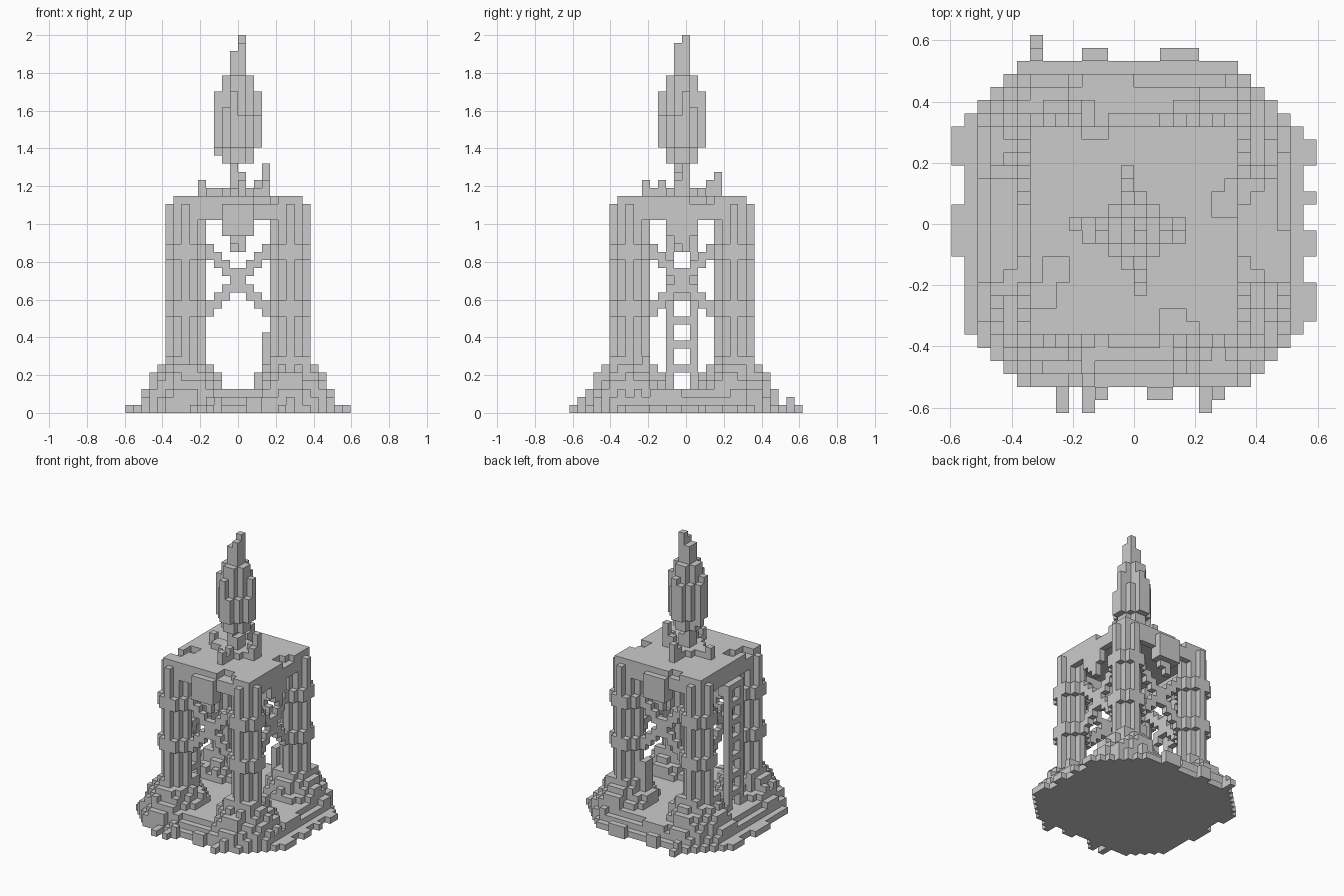
import bpy, bmesh, random
from mathutils import Vector

random.seed(4)
U = 2 / 47  # edge of one block

if "Cube" in bpy.data.objects:
    bpy.data.objects.remove(bpy.data.objects["Cube"], do_unlink=True)

stone = bpy.data.materials.new("grey stone")
stone.use_nodes = True
GREY = (0.6, 0.6, 0.6, 1)
stone.diffuse_color = GREY
stone.node_tree.nodes["Principled BSDF"].inputs["Base Color"].default_value = GREY


def box(x0, x1, y0, y1, z0, z1):
    """Block cells between inclusive limits."""
    return {(x, y, z) for x in range(x0, x1 + 1)
            for y in range(y0, y1 + 1) for z in range(z0, z1 + 1)}


def build(name, cells):
    """Skin a set of block cells with its exposed faces only."""
    bm = bmesh.new()
    points = {}

    def vert(p):
        key = tuple(round(c) for c in p)
        if key not in points:
            points[key] = bm.verts.new((key[0] * U, (key[1] - 0.5) * U, key[2] * U))
        return points[key]

    for cell in sorted(cells):
        for axis in range(3):
            for side in (0, 1):
                step = list(cell)
                step[axis] += 2 * side - 1
                if tuple(step) in cells:
                    continue
                u, v = Vector(), Vector()
                u[(axis + 1) % 3] = v[(axis + 2) % 3] = 1
                o = Vector(cell)
                o[axis] += side
                loop = [o, o + u, o + u + v, o + v]
                bm.faces.new([vert(p) for p in (loop if side else loop[::-1])])
    mesh = bpy.data.meshes.new(name)
    bm.to_mesh(mesh)
    bm.free()
    mesh.materials.append(stone)
    obj = bpy.data.objects.new(name, mesh)
    bpy.context.collection.objects.link(obj)
    return obj


def turn(cells, quarter):
    """Rotate cells about the tower axis by quarter turns."""
    for _ in range(quarter):
        cells = {(-y - 1, x, z) for x, y, z in cells}
    return cells


# Stepped octagonal ground, its terraces broken into long strips
ground = set()
for x, y, z in box(-13, 12, -12, 12, 0, 2):
    a, b = abs(x + 0.5), abs(y)
    inset = z * (0.5 + 0.5 * ((x // 4 + y // 4 + z) % 3 > 0))
    corner = 19.5 if x > 0 and y > 0 else 20.5
    if a <= 12.5 - inset and b <= 12 - inset and a + b <= corner - 1.4 * inset:
        ground.add((x, y, z))
for x0, x1, y0, y1, h in ((-14, -14, 5, 7, 0), (-14, -14, -2, 1, 0),
                          (13, 13, 5, 6, 0), (13, 13, 2, 2, 0),
                          (13, 13, -2, -1, 0), (13, 13, -7, -5, 0),
                          (-4, -3, 13, 13, 1), (2, 4, 13, 13, 1),
                          (-8, -8, 13, 13, 1), (-8, -8, 14, 14, 0),
                          (-6, -6, -14, -13, 0), (-4, -4, -14, -13, 0),
                          (-3, -3, -13, -13, 1), (1, 2, -13, -13, 1),
                          (5, 5, -14, -13, 0), (6, 6, -13, -13, 1)):
    ground |= box(x0, x1, y0, y1, 0, h)
build("ground", ground)

# Four fluted columns with bands, each standing in a rubble mound
CENTRE = 6
sides = ("back_left", "back_right", "front_right", "front_left")
for q, side in enumerate(sides):
    column = set()
    for x, y, z in box(CENTRE - 2, CENTRE + 2, CENTRE - 2, CENTRE + 2, 2, 25):
        a, b = abs(x - CENTRE), abs(y - CENTRE)
        banded = z in (12, 13, 19, 20)
        if max(a, b) < 2 or min(a, b) == 0 or (banded and a + b < 4):
            column.add((x, y, z))
    build("column_" + side, turn(column, q))

    rubble = set()
    for x in range(1, 13):
        for y in range(1, 12):
            r = ((x - CENTRE) ** 2 + (y - CENTRE) ** 2) ** 0.5
            if x + y < 20:
                height = int(6.6 - 1.7 * max(0, r - 2.6) + random.choice((-1, 0, 0)))
                rubble |= box(x, x, y, y, 1, height)
    build("rubble_" + side, turn(rubble, q))

# Crossed braces and hanging plates on every side
for q, side in enumerate(("back", "right", "front", "left")):
    brace = {(x, CENTRE, z) for x, _, z in box(-4, 3, 0, 0, 11, 21)
             if abs(abs(z - 16) - abs(x + 0.5)) <= 0.5}
    build("brace_" + side, turn(brace, q))
    proud = 8 if side in ("back", "front") else 7
    plate = box(-2, 1, 7, proud, 22, 25)
    plate |= box(-1, 0, 7, 7, 21, 21) | box(-1, -1, 7, 7, 20, 20)
    build("hanging_plate_" + side, turn(plate, q))

# Fallen beam stump leaning on one column
build("beam_stump", box(3, 3, 5, 6, 4, 9))

# Ladder on the right side
ladder = box(-9, -9, -2, -2, 2, 23) | box(-9, -9, 1, 1, 2, 23)
for z in range(5, 24, 3):
    ladder |= box(-9, -9, -1, 0, z, z)
build("ladder", ladder)

# Hollow deck with a skirt, chipped on top
deck = box(-8, 7, -8, 7, 24, 26) - box(-7, 6, -7, 6, 24, 25)
for chip in ((-7, -6, -4, -3), (-8, -7, -6, -5), (6, 7, 1, 2), (7, 7, 3, 3),
             (2, 3, -8, -7), (4, 4, -8, -8), (-4, -3, 7, 7)):
    deck -= box(*chip, 26, 26)
deck |= box(-7, 6, -7, 6, 25, 25)
build("deck", deck)

# Debris around the foot of the spire
debris = {(x, y, 27) for x, y, _ in box(-4, 3, -4, 3, 0, 0)
          if abs(x + 0.5) + abs(y + 0.5) <= 3 or (y in (-1, 0) and x < 4)}
for x, y, top in ((-5, 0, 28), (3, 0, 30), (2, 0, 28), (0, -5, 28),
                  (0, -4, 27), (0, -3, 28), (-1, 4, 29), (-1, 3, 28), (3, -1, 28)):
    debris |= box(x, x, y, y, 27, top)
build("debris", debris)

# Tapered spire on a thin stem with staggered outer strips
spire = box(0, 0, 0, 0, 45, 46) | box(0, 0, -1, -1, 45, 45) | box(-3, -3, 0, 0, 32, 32)
for first, last, radius in ((27, 30, 0.8), (31, 41, 1.6), (33, 39, 2.6), (42, 44, 0.8)):
    for x, y, _ in box(-3, 2, -3, 2, 0, 0):
        r = ((x + 0.5) ** 2 + (y + 0.5) ** 2) ** 0.5
        if r <= radius:
            trim = (x * 3 + y * 5 + 2) % 4 if r > 2 else 0
            spire |= box(x, x, y, y, first, last - trim)
build("spire", spire - box(0, 0, -1, 0, 30, 30))
